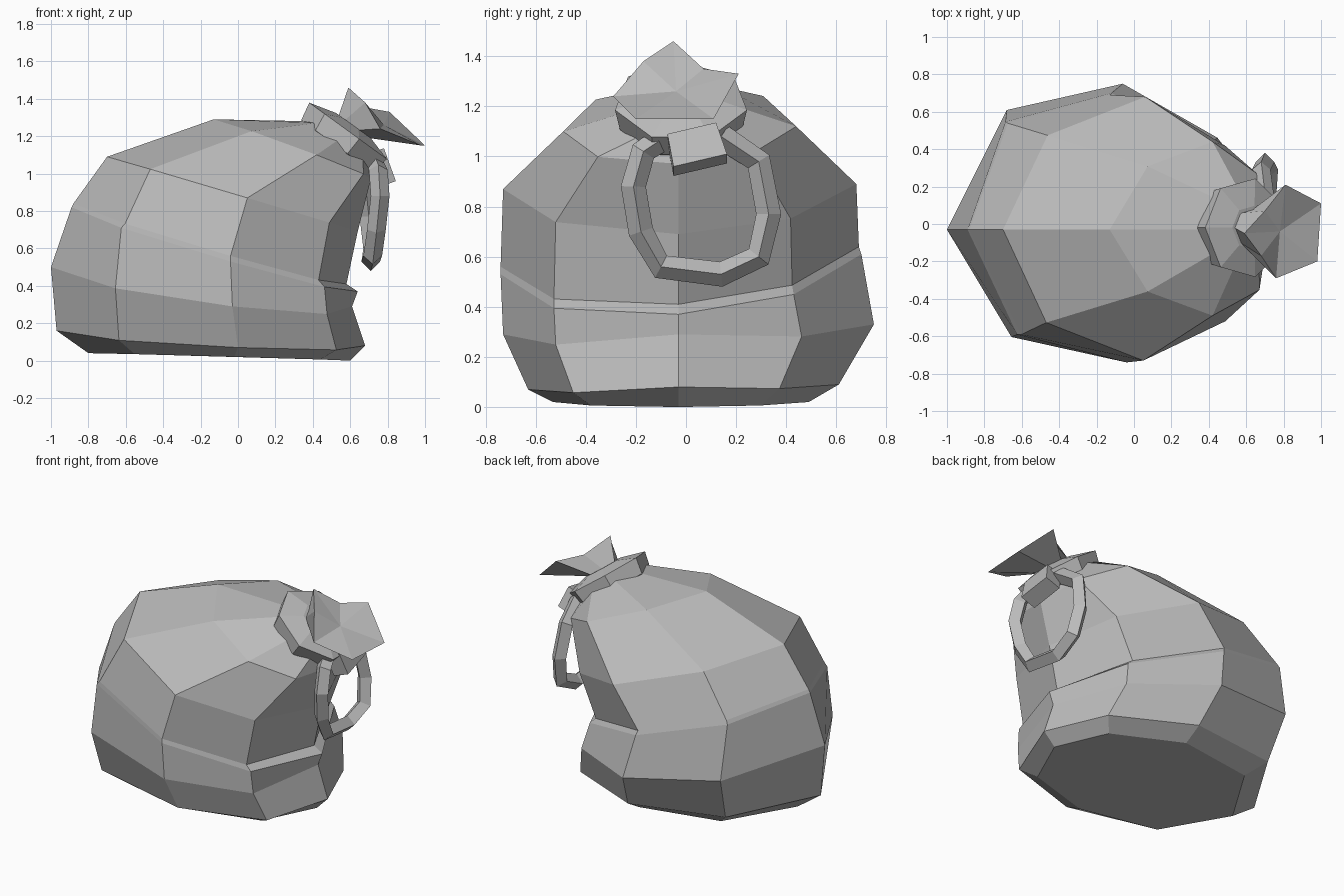
import bpy, bmesh, math
from mathutils import Vector, Matrix

old = bpy.data.objects.get("Cube")
if old:
    bpy.data.objects.remove(old, do_unlink=True)

# One plain grey cloth colour
grey = bpy.data.materials.new("grey_cloth")
grey.use_nodes = True
grey.diffuse_color = (0.5, 0.5, 0.5, 1)
grey.node_tree.nodes["Principled BSDF"].inputs["Base Color"].default_value = grey.diffuse_color


def finish(name, bm):
    """Turn a bmesh into a flat shaded grey object."""
    bmesh.ops.recalc_face_normals(bm, faces=bm.faces)
    mesh = bpy.data.meshes.new(name)
    bm.to_mesh(mesh)
    bm.free()
    mesh.materials.append(grey)
    obj = bpy.data.objects.new(name, mesh)
    bpy.context.collection.objects.link(obj)
    return obj


def bridge(bm, lower, upper):
    """Join two closed rings of vertices with quads."""
    count = len(lower)
    for i in range(count):
        j = (i + 1) % count
        bm.faces.new((lower[i], lower[j], upper[j], upper[i]))


def loft(name, rings):
    """Skin a stack of rings and cap both ends."""
    bm = bmesh.new()
    loops = [[bm.verts.new(p) for p in ring] for ring in rings]
    for lower, upper in zip(loops, loops[1:]):
        bridge(bm, lower, upper)
    bm.faces.new(loops[0])
    bm.faces.new(loops[-1])
    return finish(name, bm)


# Sack body: four upright profiles, with the corners between them derived
MID = -0.03
left_profile = [(-.8, .04), (-.97, .16), (-1, .5), (-.89, .82),
                (-.88, .84), (-.7, 1.09), (-.13, 1.29), (.38, 1.28)]
right_profile = [(.6, 0), (.68, .08), (.61, .29), (.64, .37),
                 (.58, .41), (.64, .69), (.71, .97), (.72, 1.04)]
front_profile = [(-.02, -.53, .02), (0, -.63, .07), (-.03, -.73, .29), (-.04, -.74, .53),
                 (-.04, -.74, .56), (.05, -.73, .87), (.42, -.49, 1.1), (.55, -.2, 1.19)]
back_profile = [(0, .49, .02), (0, .61, .09), (-.06, .75, .33), (-.12, .7, .61),
                (-.13, .69, .64), (.06, .68, .89), (.42, .44, 1.12), (.55, .2, 1.2)]
# How far the corners on the closed end swell sideways, row by row
fullness = [.82, .82, .82, .79, .79, .71, .72, .75]


def body_ring(left, front, right, back, swell):
    """Eight points; the closed end of the sack is fuller than the neck end."""
    left, right = (Vector((x, MID, z)) for x, z in (left, right))
    front, back = Vector(front), Vector(back)
    centre = (left + right) / 2

    def corner(end, side, end_bulge, side_bulge):
        p = centre + (end - centre) * end_bulge + (side - centre) * side_bulge
        p.z = max(p.z, 0)
        return p

    return [left, corner(left, front, .74, swell), front, corner(right, front, .69, .7),
            right, corner(right, back, .69, .63), back, corner(left, back, .74, swell)]


loft("sack_body", [body_ring(*row) for row in
                   zip(left_profile, front_profile, right_profile, back_profile, fullness)])

# Frame of the tilted neck: its own z runs out of the sack opening
neck = Matrix.Translation((.57, -.02, 1.18)) @ Matrix.Rotation(math.radians(36), 4, "Y")


def neck_ring(radius, height, sides=7):
    turns = [math.tau * (i + .5) / sides for i in range(sides)]
    return [neck @ Vector((radius * math.cos(t), radius * math.sin(t), height))
            for t in turns]


# Tie band: a thick collar closing in on the gathered cloth
loft("neck_band", [neck_ring(r, h) for r, h in
                   ((.2, -.09), (.25, -.05), (.27, .05), (.12, .09))])

# Gathered cloth flaring out of the band to a ragged rim
rim = [(1.0, .11, 1.15), (.81, .21, 1.33), (.7, .07, 1.35), (.59, -.05, 1.46),
       (.68, -.17, 1.38), (.76, -.29, 1.24), (.98, -.2, 1.15)]
bm = bmesh.new()
waist = [bm.verts.new(p) for p in neck_ring(.1, .08)]
edge = [bm.verts.new(p) for p in rim]
bridge(bm, waist, edge)
hollow = bm.verts.new((.78, -.04, 1.26))
for a, b in zip(edge, edge[1:] + edge[:1]):
    bm.faces.new((a, b, hollow))
finish("gathered_top", bm)

# Knot: a tapered block on the low side of the band
bm = bmesh.new()
bmesh.ops.create_cube(bm, size=1)
for v in bm.verts:
    v.co.y *= 1.0 if v.co.z > 0 else 1.1
place = (Matrix.Translation((.76, .04, 1.03)) @ Matrix.Rotation(math.radians(-20), 4, "Y")
         @ Matrix.Rotation(math.radians(14), 4, "X"))
bm.transform(place @ Matrix.Diagonal((.11, .2, .14, 1)))
finish("knot", bm)

# Hanging cord loop, swept with a diamond section
cord_path = [(.72, -.08, 1.08), (.75, -.17, 1.02), (.76, -.21, .88), (.74, -.18, .7),
             (.72, -.1, .56), (.71, .14, .53), (.72, .29, .6), (.7, .33, .77),
             (.68, .29, .98), (.7, .14, 1.08)]
points = [Vector(p) for p in cord_path]
sections = []
for i, p in enumerate(points):
    along = (points[min(i + 1, len(points) - 1)] - points[max(i - 1, 0)]).normalized()
    out = Vector((1, 0, 0))
    side = along.cross(out).normalized()
    sections.append([p + side * .05, p + out * .05, p - side * .05, p - out * .05])
loft("cord_loop", sections)
